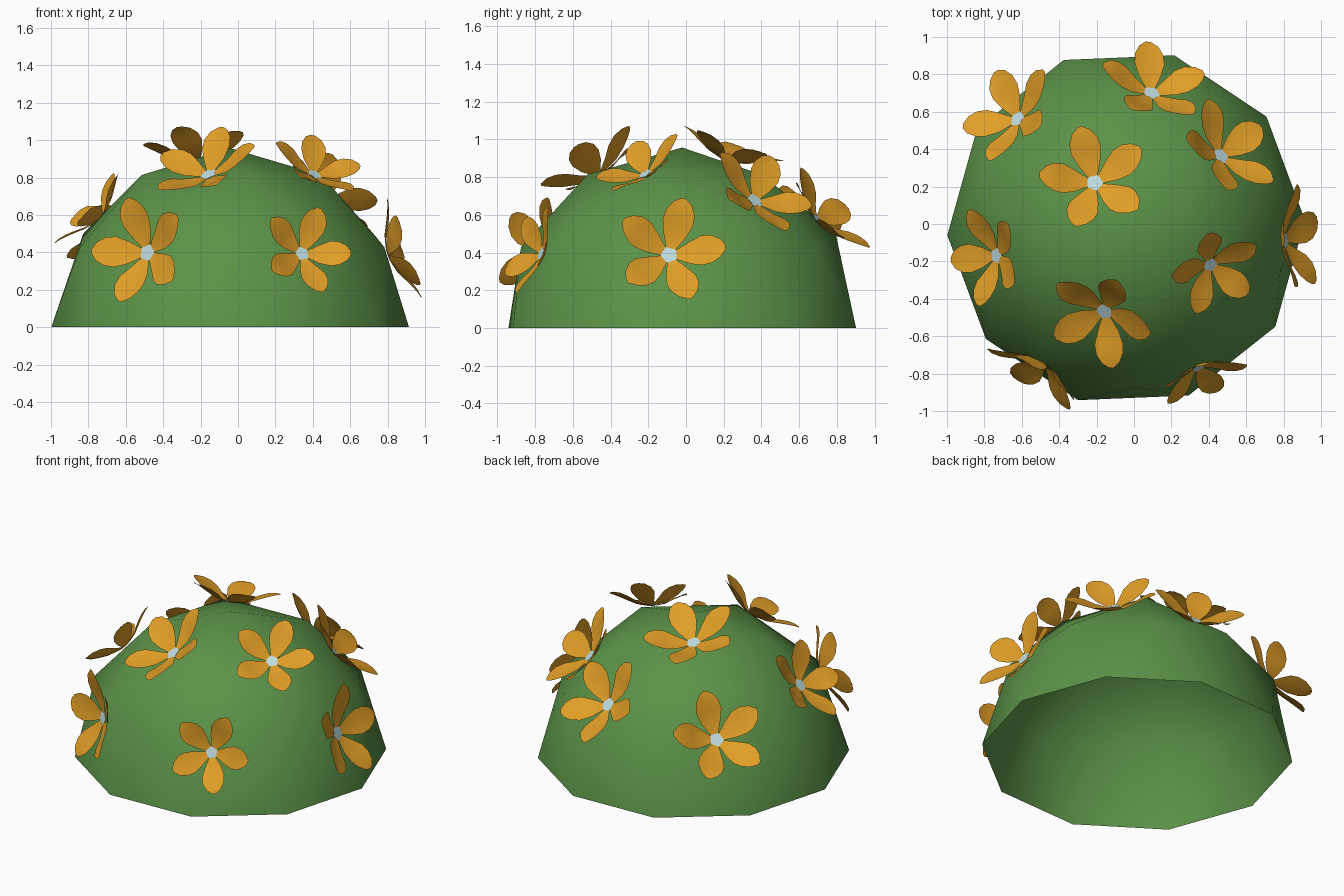
import bpy, bmesh, math
from mathutils import Vector, Matrix
from mathutils.bvhtree import BVHTree

if "Cube" in bpy.data.objects:
    bpy.data.objects.remove(bpy.data.objects["Cube"])


def material(name, rgb):
    m = bpy.data.materials.new(name)
    m.diffuse_color = (*rgb, 1)
    m.use_nodes = True
    m.node_tree.nodes["Principled BSDF"].inputs["Base Color"].default_value = m.diffuse_color
    return m


GREEN = material("leaf green", (0.105, 0.29, 0.065))
ORANGE = material("petal orange", (0.75, 0.34, 0.02))
BLUE = material("pale blue", (0.52, 0.73, 0.76))


def add_object(name, bm, mats):
    me = bpy.data.meshes.new(name)
    bm.to_mesh(me)
    bm.free()
    for m in mats:
        me.materials.append(m)
    for p in me.polygons:
        p.use_smooth = True
    ob = bpy.data.objects.new(name, me)
    bpy.context.collection.objects.link(ob)
    return ob


# Bush: upper half of a low icosphere, open underneath
bm = bmesh.new()
bmesh.ops.create_icosphere(bm, subdivisions=2, radius=0.957)
low = [v for v in bm.verts if v.co.z < -0.01]
bmesh.ops.delete(bm, geom=low, context='VERTS')
bmesh.ops.transform(bm, verts=bm.verts, matrix=Matrix.Translation((-0.042, -0.02, 0))
                    @ Matrix.Rotation(math.radians(-15.6), 4, 'Z'))
bm.normal_update()
surface = BVHTree.FromBMesh(bm)
add_object("bush", bm, [GREEN])

# Petal outline: distance from flower centre, half width, height
PETAL = [(0.03, 0.022, 0.0), (0.11, 0.062, 0.02), (0.17, 0.083, 0.05),
         (0.22, 0.078, 0.074), (0.265, 0.052, 0.092), (0.295, 0.013, 0.10)]


def flower(name, centre, tip, scale):
    """Flower on the bush near centre, with one petal pointing along tip."""
    spot, n, _, _ = surface.find_nearest(Vector(centre))
    x = Vector(tip)
    x = (x - n * x.dot(n)).normalized()
    y = n.cross(x)
    frame = Matrix((x, y, n)).transposed().to_4x4()
    place = Matrix.Translation(spot + n * 0.014) @ frame @ Matrix.Scale(scale, 4)
    bm = bmesh.new()
    # five cupped petals
    for k in range(5):
        turn = Matrix.Rotation(k * math.tau / 5, 4, 'Z')
        rows = [[bm.verts.new(turn @ Vector((r, s * w, z + abs(s) * w * 0.12)))
                 for s in (-1, 0, 1)] for r, w, z in PETAL]
        for a, b in zip(rows, rows[1:]):
            for i in (0, 1):
                bm.faces.new((a[i], b[i], b[i + 1], a[i + 1]))
    # pentagon centre
    ring = [bm.verts.new((0.047 * math.cos((k + 0.5) * math.tau / 5),
                          0.047 * math.sin((k + 0.5) * math.tau / 5), 0.008))
            for k in range(5)]
    bm.faces.new(ring).material_index = 1
    bmesh.ops.transform(bm, verts=bm.verts, matrix=place)
    bm.normal_update()
    add_object(name, bm, [ORANGE, BLUE])


# centre, direction of one petal, size
FLOWERS = [
    ((-0.21, 0.22, 0.89), (-0.08, 0.30, 0.0), 1.0),
    ((0.10, 0.72, 0.59), (-0.02, 0.27, -0.15), 1.0),
    ((-0.62, 0.56, 0.47), (0.03, 0.02, 0.30), 1.0),
    ((0.46, 0.36, 0.67), (-0.06, 0.30, -0.01), 1.0),
    ((0.80, -0.09, 0.385), (0.0, 0.08, 0.30), 1.0),
    ((0.41, -0.22, 0.82), (0.25, 0.13, 0.03), 0.87),
    ((-0.16, -0.47, 0.82), (0.06, -0.30, -0.10), 1.0),
    ((-0.74, -0.17, 0.60), (-0.13, 0.21, 0.0), 0.92),
    ((0.35, -0.79, 0.40), (0.25, 0.02, 0.0), 0.85),
    ((-0.49, -0.76, 0.40), (-0.09, 0.05, 0.29), 1.0),
]
for i, (c, t, s) in enumerate(FLOWERS):
    flower(f"flower_{i + 1}", c, t, s)
